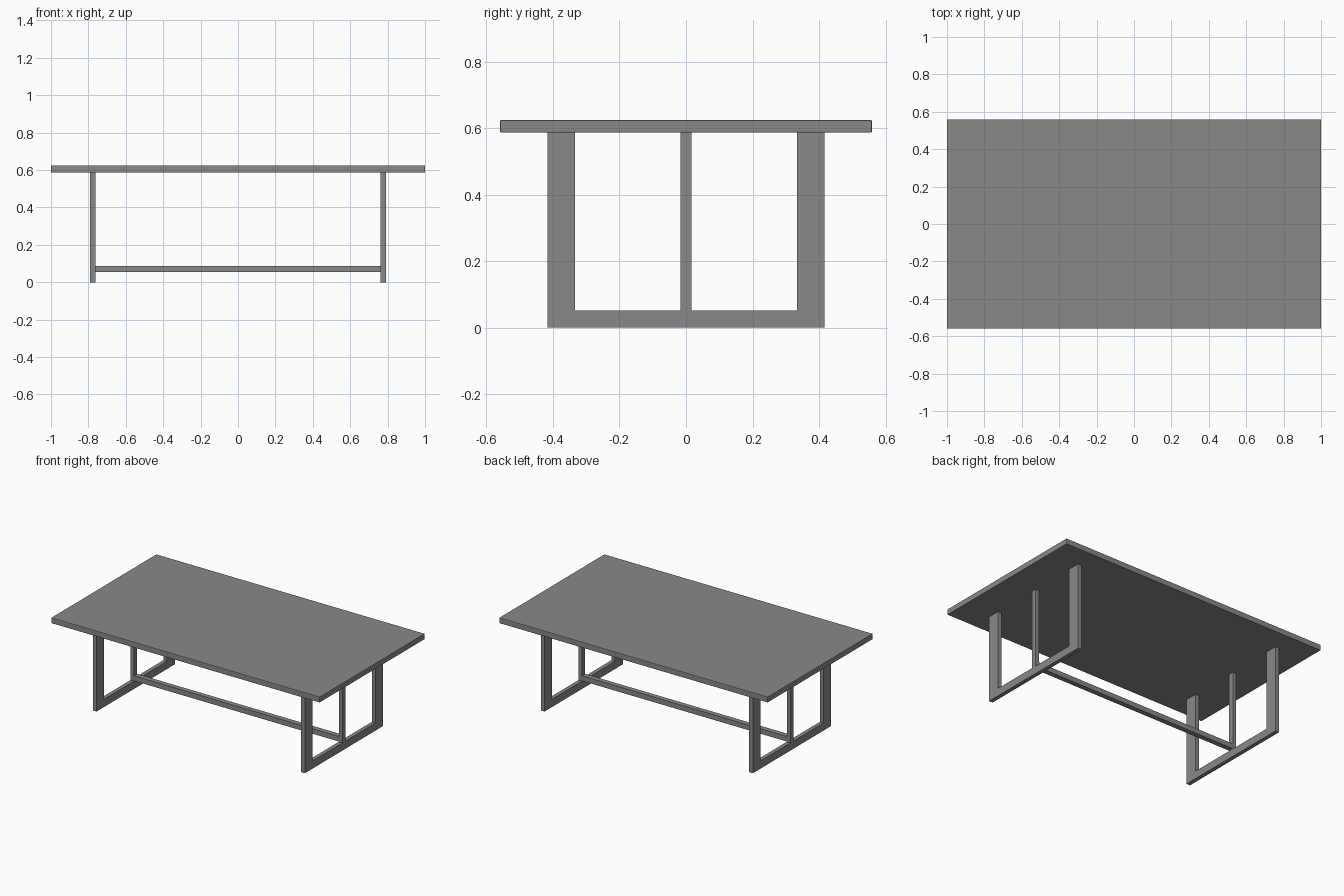
import bpy
import bmesh

default = bpy.data.objects.get("Cube")
if default:
    bpy.data.objects.remove(default, do_unlink=True)

grey = bpy.data.materials.new("mid_grey")
grey.use_nodes = True
color = (0.25, 0.25, 0.25, 1)
grey.diffuse_color = color
grey.node_tree.nodes["Principled BSDF"].inputs["Base Color"].default_value = color

HALF_Y = 0.417       # half depth of the leg frames
LEG_Y = 0.083        # width of the outer legs
LEG_X = 0.027        # thickness of the frames
FRAME_X = 0.7765     # centre line of each frame
RAIL_Z = 0.052
POST = 0.034
TOP_Z, TOP_T = 0.586, 0.038


def finish(name, bm):
    mesh = bpy.data.meshes.new(name)
    bm.to_mesh(mesh)
    bm.free()
    mesh.materials.append(grey)
    obj = bpy.data.objects.new(name, mesh)
    bpy.context.collection.objects.link(obj)
    return obj


def box(name, center, size):
    bm = bmesh.new()
    bmesh.ops.create_cube(bm, size=1)
    bmesh.ops.scale(bm, vec=size, verts=bm.verts)
    obj = finish(name, bm)
    obj.location = center
    return obj


def leg_frame(name, x):
    # U-shaped profile in the YZ plane, extruded along X
    inner = HALF_Y - LEG_Y
    outline = [(-HALF_Y, 0), (HALF_Y, 0), (HALF_Y, TOP_Z), (inner, TOP_Z),
               (inner, RAIL_Z), (-inner, RAIL_Z), (-inner, TOP_Z), (-HALF_Y, TOP_Z)]
    bm = bmesh.new()
    face = bm.faces.new([bm.verts.new((-LEG_X / 2, y, z)) for y, z in outline])
    result = bmesh.ops.extrude_face_region(bm, geom=[face], use_keep_orig=True)
    moved = [g for g in result["geom"] if isinstance(g, bmesh.types.BMVert)]
    bmesh.ops.translate(bm, vec=(LEG_X, 0, 0), verts=moved)
    bmesh.ops.recalc_face_normals(bm, faces=bm.faces)
    finish(name, bm).location.x = x


# Table top with slightly eased edges
top = box("table_top", (0, 0, TOP_Z + TOP_T / 2), (2, 1.118, TOP_T))
bevel = top.modifiers.new("eased_edges", "BEVEL")
bevel.width = 0.003
bevel.segments = 2

# Leg frames with a slim centre post
for side, sign in (("left", 1), ("right", -1)):
    leg_frame(side + "_leg_frame", sign * FRAME_X)
    box(side + "_centre_post", (sign * FRAME_X, 0, (RAIL_Z + TOP_Z) / 2),
        (LEG_X, POST, TOP_Z - RAIL_Z))

# Long stretcher joining the frames
box("stretcher", (0, 0, 0.071), (2 * FRAME_X - LEG_X, POST, POST))
